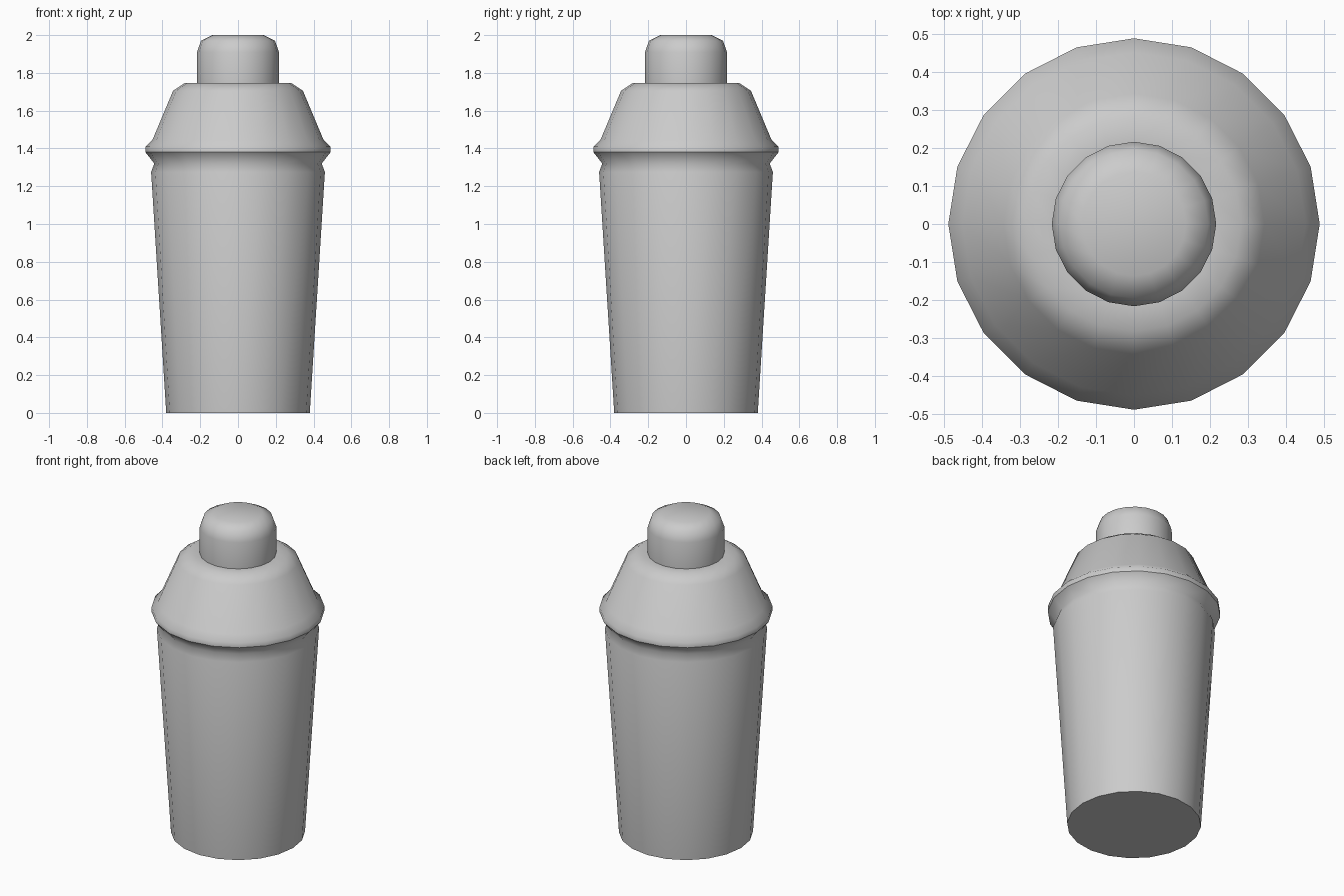
import bpy, bmesh, math

if "Cube" in bpy.data.objects:
    bpy.data.objects.remove(bpy.data.objects["Cube"])

SIDES = 20


def lathe(name, profile, angle=60):
    """Spin an (r, z) profile around z; r = 0 is not used, ends may be capped."""
    pts, cap_start, cap_end = profile
    bm = bmesh.new()
    rings = [[bm.verts.new((r * math.cos(2 * math.pi * i / SIDES),
                            r * math.sin(2 * math.pi * i / SIDES), z))
              for i in range(SIDES)] for r, z in pts]
    for a, b in zip(rings, rings[1:]):
        for i in range(SIDES):
            j = (i + 1) % SIDES
            bm.faces.new((a[i], a[j], b[j], b[i]))
    if cap_start:
        bm.faces.new(rings[0][::-1])
    if cap_end:
        bm.faces.new(rings[-1])
    mesh = bpy.data.meshes.new(name)
    bm.to_mesh(mesh)
    bm.free()
    ob = bpy.data.objects.new(name, mesh)
    bpy.context.collection.objects.link(ob)
    bpy.ops.object.select_all(action='DESELECT')
    ob.select_set(True)
    bpy.context.view_layer.objects.active = ob
    bpy.ops.object.shade_smooth_by_angle(angle=math.radians(angle))
    return ob


# Tapered cup with pinched neck and flared rim
lathe("cup", ([(0.38, 0), (0.46, 1.275), (0.443, 1.32), (0.49, 1.38)], True, False), 75)

# Lid with sloping shoulder
lathe("lid", ([(0.49, 1.38), (0.49, 1.41), (0.453, 1.445), (0.344, 1.705),
               (0.283, 1.746), (0.217, 1.746)], False, False))

# Rounded cap
lathe("cap", ([(0.217, 1.746), (0.217, 1.91), (0.196, 1.97), (0.137, 2.0)], False, True))
